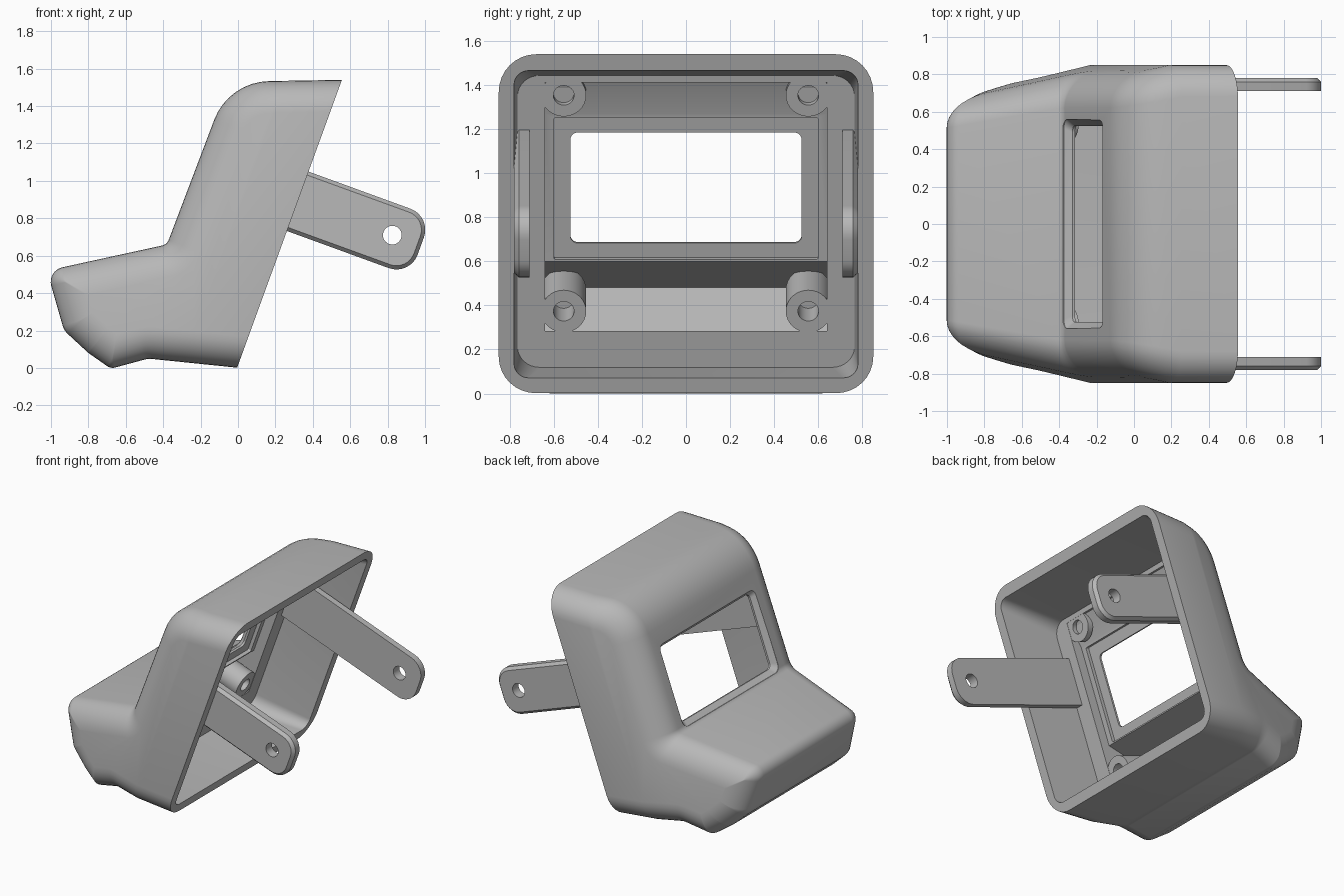
import bpy, bmesh
from math import sin, cos, tan, pi, radians
from mathutils import Vector, Matrix

cube = bpy.data.objects.get("Cube")
if cube:
    bpy.data.objects.remove(cube, do_unlink=True)

TILT = radians(20)
ORIGIN = Vector((-0.005, 0, 0))
UP = Vector((sin(TILT), 0, cos(TILT)))       # along the tilted opening
DEEP = Vector((-cos(TILT), 0, sin(TILT)))    # from the opening to the window

grey = bpy.data.materials.new("grey plastic")
grey.use_nodes = True
grey.diffuse_color = (0.48, 0.48, 0.48, 1)
grey.node_tree.nodes["Principled BSDF"].inputs["Base Color"].default_value = grey.diffuse_color


def local(u, y, d):
    return ORIGIN + UP * u + DEEP * d + Vector((0, y, 0))


def inset(pts, dist):
    """Move every edge of a counter-clockwise polygon inward."""
    out = []
    for i, p in enumerate(pts):
        a = (p - pts[i - 1]).normalized()
        b = (pts[(i + 1) % len(pts)] - p).normalized()
        n1, n2 = Vector((-a.y, a.x)), Vector((-b.y, b.x))
        out.append(p + (n1 + n2) * (dist / (1 + n1.dot(n2))))
    return out


def fillet(pts, radii, shrink=0, steps=8):
    """Round the corners; convex radii shrink and concave ones grow."""
    out = []
    for i, p in enumerate(pts):
        a = (p - pts[i - 1]).normalized()
        b = (pts[(i + 1) % len(pts)] - p).normalized()
        turn = -a.angle_signed(b)
        side = 1 if turn > 0 else -1
        r = max(radii[i] - shrink * side, 0.005)
        start = p - a * r * tan(abs(turn) / 2)
        centre = start + Vector((-a.y, a.x)) * r * side
        for k in range(steps + 1):
            out.append(centre + Matrix.Rotation(turn * k / steps, 2) @ (start - centre))
    return out


def poly(*pairs):
    return [Vector(p) for p in pairs]


def rect(a0, a1, b0, b1):
    return poly((a0, b0), (a1, b0), (a1, b1), (a0, b1))


def circle(u, y, r, d, n=32):
    return [local(u + r * cos(2 * pi * k / n), y + r * sin(2 * pi * k / n), d) for k in range(n)]


def loft_mesh(loops):
    """Closed solid through matching loops of points."""
    bm = bmesh.new()
    rings = [[bm.verts.new(p) for p in loop] for loop in loops]
    for r, s in zip(rings, rings[1:]):
        for i in range(len(r)):
            j = (i + 1) % len(r)
            bm.faces.new((r[i], r[j], s[j], s[i]))
    bm.faces.new(rings[0])
    bm.faces.new(rings[-1])
    bmesh.ops.recalc_face_normals(bm, faces=bm.faces)
    return bm


def add(name, bm):
    mesh = bpy.data.meshes.new(name)
    bm.to_mesh(mesh)
    bm.free()
    mesh.materials.append(grey)
    obj = bpy.data.objects.new(name, mesh)
    bpy.context.scene.collection.objects.link(obj)
    return obj


def activate(obj):
    bpy.ops.object.select_all(action='DESELECT')
    obj.select_set(True)
    bpy.context.view_layer.objects.active = obj


def cut(obj, loops):
    cutter = add("cutter", loft_mesh(loops))
    mod = obj.modifiers.new("cut", 'BOOLEAN')
    mod.operation, mod.solver, mod.object = 'DIFFERENCE', 'EXACT', cutter
    activate(obj)
    bpy.ops.object.modifier_apply(modifier=mod.name)
    bpy.data.objects.remove(cutter, do_unlink=True)


def smooth(obj):
    activate(obj)
    bpy.ops.object.shade_smooth_by_angle(angle=radians(28))


def opening(u0, u1, half, radius, d):
    """Rounded rectangle parallel to the back opening."""
    return [local(p.x, p.y, d) for p in fillet(rect(u0, u1, -half, half), [radius] * 4)]


# Housing: side profile with rounded flanks
profile = poly((0.4, -0.04), (0.9, 1.546), (-0.05, 1.53), (-0.38, 0.66), (-1.022, 0.52),
               (-0.93, 0.2), (-0.8, 0.08), (-0.68, -0.004), (-0.48, 0.05))
radii = [0.01, 0.01, 0.32, 0.05, 0.08, 0.1, 0.06, 0.05, 0.1]
HALF, ROUND, STEPS = 0.85, 0.17, 8
layers = []
for k in range(STEPS + 1):
    t = pi / 2 * k / STEPS
    shrink = ROUND * (1 - sin(t))
    outline = fillet(inset(profile, shrink), radii, shrink)
    layers.append((HALF - ROUND * (1 - cos(t)), outline))
loops = [[Vector((p.x, -y, p.y)) for p in o] for y, o in layers]
loops += [[Vector((p.x, y, p.y)) for p in o] for y, o in reversed(layers)]
bm = loft_mesh(loops)

# Trim along the tilted opening and taper the flanks toward the nose
bmesh.ops.bisect_plane(bm, geom=bm.verts[:] + bm.edges[:] + bm.faces[:], dist=1e-5,
                       plane_co=ORIGIN, plane_no=-DEEP, clear_outer=True)
bmesh.ops.edgeloop_fill(bm, edges=[e for e in bm.edges if e.is_boundary])
TAPER_START = 0.28
bmesh.ops.bisect_plane(bm, geom=bm.verts[:] + bm.edges[:] + bm.faces[:], dist=1e-5,
                       plane_co=ORIGIN + DEEP * TAPER_START, plane_no=DEEP)
for v in bm.verts:
    depth = (v.co - ORIGIN).dot(DEEP)
    v.co.y *= 1 - 0.294 * max(0, depth - TAPER_START)
bmesh.ops.recalc_face_normals(bm, faces=bm.faces)
housing = add("housing", bm)

# Deep back cavity with level floor and ceiling, down to the mounting ledge
LEDGE = 0.43
cut(housing, [opening(0.1, 1.602, 0.784, 0.06, -0.1), opening(-0.03, 1.38, 0.765, 0.1, LEDGE)])

# Inner chamber reaching into the nose, then the screen recess
chamber = poly((0.145, 0.38), (1.347, 0.38), (1.347, 0.455), (1.17, 0.5),
               (0.456, 0.5), (0.147, 1.0), (-0.02, 0.876), (0.145, LEDGE))
cut(housing, [[local(p.x, y, p.y) for p in chamber] for y in (-0.64, 0.64)])
cut(housing, [opening(0.465, 1.15, 0.6, 0.01, d) for d in (0.45, 0.525)])

# Window with a flared outer rim
narrow, wide = (0.535, 1.07, 0.525, 0.035), (0.5, 1.095, 0.56, 0.05)
cut(housing, [opening(*narrow, 0.4), opening(*narrow, 0.54),
              opening(*wide, 0.575), opening(*wide, 0.7)])
smooth(housing)

for label, side in (("left", 1), ("right", -1)):
    # Mounting arm with chamfered outer edge and pivot hole
    bar = rect(0.779, 1.117, -0.7, LEDGE + 0.005)
    corner = [0.12, 0.12, 0.01, 0.01]
    loops = []
    for y, shrink in ((0.71, 0), (0.758, 0), (0.78, 0.02)):
        outline = fillet(inset(bar, shrink), corner, shrink)
        loops.append([local(p.x, y * side, p.y) for p in outline])
    arm = add(label + "_arm", loft_mesh(loops))
    pivot = local(0.951, 0, -0.537)
    cut(arm, [[pivot + Vector((0.05 * cos(k * pi / 16), y, 0.05 * sin(k * pi / 16)))
               for k in range(32)] for y in (side * 0.6, side * 0.9)])
    smooth(arm)

    # Screw bosses with blind holes
    face = LEDGE + 0.002
    for level, u, floor, end in (("upper", 1.283, 0.465, 0.475), ("lower", 0.24, 0.6, 0.72)):
        steps = ((0.047, floor), (0.047, face), (0.102, face), (0.102, end))
        boss = add(label + "_" + level + "_boss",
                   loft_mesh([circle(u, side * 0.555, r, d) for r, d in steps]))
        smooth(boss)
